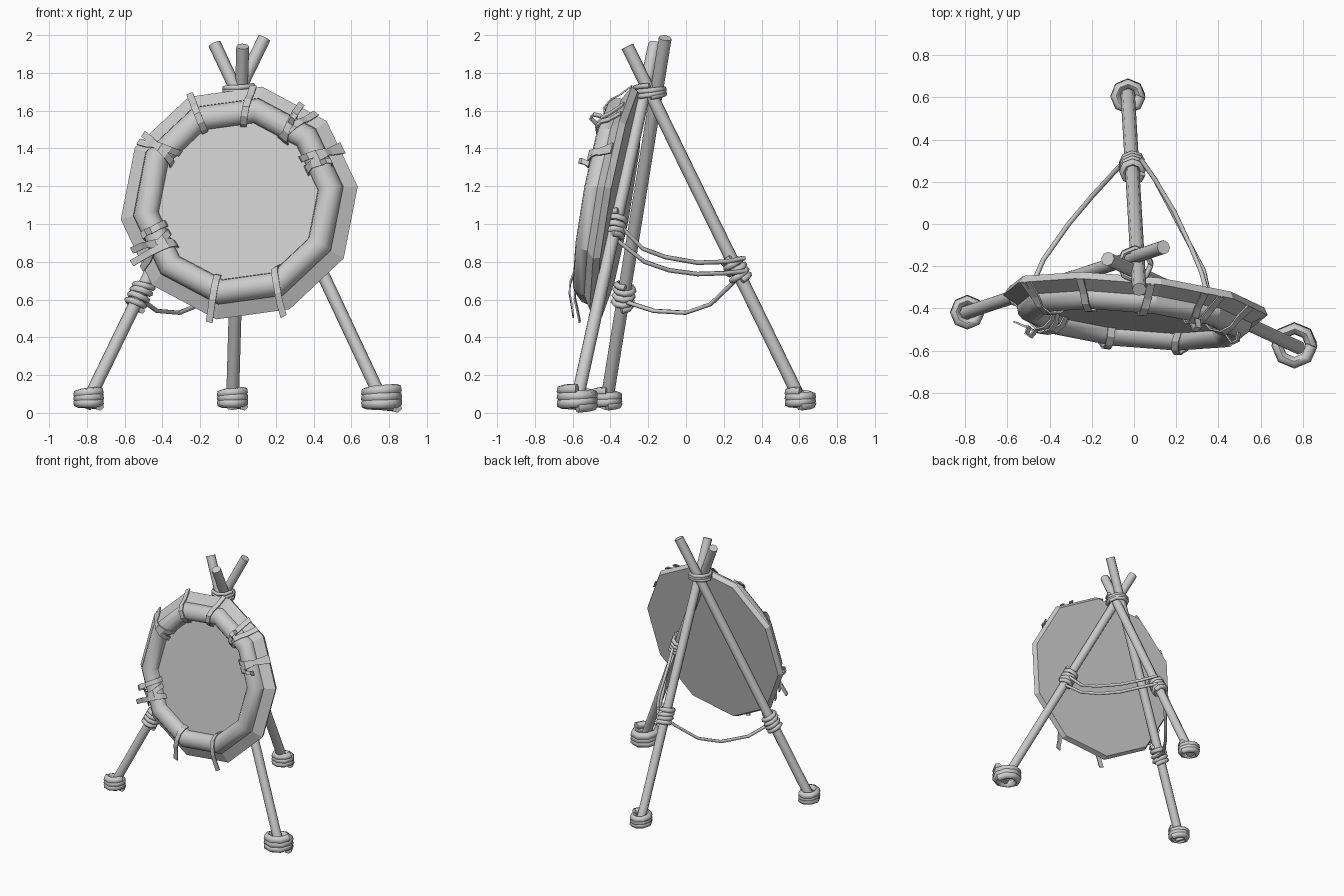
import bpy, bmesh, math
from mathutils import Vector, Matrix

if "Cube" in bpy.data.objects:
    bpy.data.objects.remove(bpy.data.objects["Cube"])

V = Vector


def finish(bm, name, angle=50):
    bmesh.ops.recalc_face_normals(bm, faces=bm.faces)
    me = bpy.data.meshes.new(name)
    bm.to_mesh(me)
    bm.free()
    ob = bpy.data.objects.new(name, me)
    bpy.context.collection.objects.link(ob)
    if angle:
        bpy.ops.object.select_all(action='DESELECT')
        ob.select_set(True)
        bpy.context.view_layer.objects.active = ob
        bpy.ops.object.shade_smooth_by_angle(angle=math.radians(angle))
    return ob


def tube(name, pts, r, sides=6):
    """Round tube swept along a list of points, with capped ends."""
    pts = [V(p) for p in pts]
    bm = bmesh.new()
    rings, ref = [], None
    for i, p in enumerate(pts):
        t = (pts[min(i + 1, len(pts) - 1)] - pts[max(i - 1, 0)]).normalized()
        if ref is None:
            ref = t.orthogonal()
        ref = (ref - t * ref.dot(t)).normalized()
        b = t.cross(ref)
        rings.append([bm.verts.new(p + r * (math.cos(k * math.tau / sides) * ref
                                            + math.sin(k * math.tau / sides) * b))
                      for k in range(sides)])
    for A, B in zip(rings, rings[1:]):
        for k in range(sides):
            bm.faces.new((A[k], A[(k + 1) % sides], B[(k + 1) % sides], B[k]))
    bm.faces.new(rings[0])
    bm.faces.new(rings[-1])
    return finish(bm, name, 62)


def coil(name, c, axis, R, height, turns, r, wobble=0.0, n=8):
    """Rope wound around an axis, centred on c."""
    q = V((0, 0, 1)).rotation_difference(V(axis))
    pts = []
    for i in range(int(turns * n) + 1):
        a = i * math.tau / n
        z = (i / (turns * n) - 0.5) * height + wobble * math.sin(a * 0.8)
        pts.append(V(c) + q @ V((R * math.cos(a), R * math.sin(a), z)))
    return tube(name, pts, r)


# --- tripod poles
poles = {
    "left": (V((-.81, -.425, .03)), V((.14, -.11, 1.985))),
    "right": (V((.78, -.585, .03)), V((-.125, -.165, 1.955))),
    "back": (V((-.03, .625, .03)), V((.025, -.31, 1.94))),
}


def on_pole(key, z):
    a, b = poles[key]
    return a.lerp(b, (z - a.z) / (b.z - a.z))


for key, (a, b) in poles.items():
    tube(key + "_pole", (a, b), .034, 8)

# --- rope windings on the feet, the poles and the crossing
for key, R, h, r in (("left", .058, .075, .025), ("right", .082, .095, .029),
                     ("back", .06, .075, .025)):
    coil(key + "_foot_rope", on_pole(key, .07 + .1 * (h - .075)) + V((0, 0, .004)),
         (0, 0, 1), R, h, 3, r, .004)
for key, z in (("left", .62), ("right", .99), ("back", .76)):
    a, b = poles[key]
    coil(key + "_pole_rope", on_pole(key, z), b - a, .047, .13, 4, .017, .004)
coil("top_lashing", (.005, -.19, 1.70), (0, -.1, 1), .075, .06, 3, .014, .006)

# --- slack ropes between the poles
ropes = {
    "left_rope": [(-.49, -.31, .585), (-.43, -.17, .54), (-.31, .0, .53),
                  (-.2, .13, .575), (-.09, .25, .69), (-.03, .31, .76)],
    "right_rope_upper": [(.35, -.34, .98), (.32, -.23, .87), (.27, -.11, .825), (.19, .06, .795),
                         (.1, .21, .80), (.03, .31, .82)],
    "right_rope_lower": [(.36, -.36, .91), (.33, -.22, .80), (.26, -.09, .755), (.18, .06, .735),
                         (.1, .21, .74), (.03, .31, .75)],
}
for name, pts in ropes.items():
    tube(name, pts, .012)

# --- target frame: x across, y up the face, z out of the face
N, TURN = 10, math.radians(8)
X = V((1, -.1, 0)).normalized()
Y = V((0, .178, 1)).normalized()
Y = (Y - X * Y.dot(X)).normalized()
M = Matrix((X, Y, X.cross(Y))).transposed().to_4x4()
M.translation = V((.01, -.35, 1.105))


def lathe(name, profile, closed, angle):
    bm = bmesh.new()
    rings = []
    for i in range(N):
        a = TURN + i * math.tau / N
        rings.append([bm.verts.new(M @ V((r * math.cos(a), r * math.sin(a), d)))
                      for r, d in profile])
    m = len(profile)
    for i in range(N):
        A, B = rings[i], rings[(i + 1) % N]
        for k in range(m if closed else m - 1):
            bm.faces.new((A[k], B[k], B[(k + 1) % m], A[(k + 1) % m]))
    if not closed:
        bm.faces.new([R[0] for R in rings])
        bm.faces.new([R[-1] for R in rings])
    return finish(bm, name, angle)


# target board with bevelled rim, and the padded roll around its face
lathe("target_board", [(.615, 0), (.635, .035), (.55, .085)], False, 0)
lathe("target_roll", [(.495 + .068 * math.cos(k * math.tau / 12),
                       .088 + .066 * math.sin(k * math.tau / 12)) for k in range(12)], True, 33)

WRAP = [(.415, .08), (.425, .125), (.46, .158), (.51, .166), (.555, .14), (.585, .1), (.65, .04)]
HANG = [(.415, .08), (.425, .125), (.46, .158), (.51, .166), (.56, .16), (.61, .14), (.68, .115)]
CURL = [(.415, .08), (.425, .125), (.46, .16), (.51, .17), (.54, .205), (.565, .19), (.56, .15)]


def strap(name, deg, s0, s1, path=WRAP, w=.036):
    """Flat band across the roll; s0 and s1 slide its inner and outer ends sideways."""
    a = math.radians(deg)
    off = (a - TURN) % (math.tau / N) - math.pi / N
    flat = math.cos(math.pi / N) / math.cos(off)
    er, et = V((math.cos(a), math.sin(a), 0)), V((-math.sin(a), math.cos(a), 0))
    bm = bmesh.new()
    rows = []
    for i, (r, d) in enumerate(path):
        s = s0 + (s1 - s0) * i / (len(path) - 1)
        rows.append([bm.verts.new(M @ (er * r * flat + et * (s + e * w / 2) + V((0, 0, d))))
                     for e in (-1, 1)])
    for A, B in zip(rows, rows[1:]):
        bm.faces.new((A[0], A[1], B[1], B[0]))
    ob = finish(bm, name, 0)
    mod = ob.modifiers.new("thickness", 'SOLIDIFY')
    mod.thickness, mod.offset = .008, 0


# --- straps tying the roll to the board
for i, args in enumerate([
    (115, .01, .0), (86, .01, -.02), (53, .03, -.03), (56, -.03, .03), (54, 0, .02, CURL, .03),
    (27, -.03, .03), (29, .04, -.02), (24, .02, -.03, CURL, .03), (146, -.04, .03),
    (147, .03, -.03), (211, -.05, .04), (209, .05, -.05), (213, .02, -.02, HANG),
    (257, -.01, .01, HANG), (299, .02, -.08, HANG), (206, -.06, -.03, CURL),
]):
    strap(f"strap_{i + 1}", *args)
